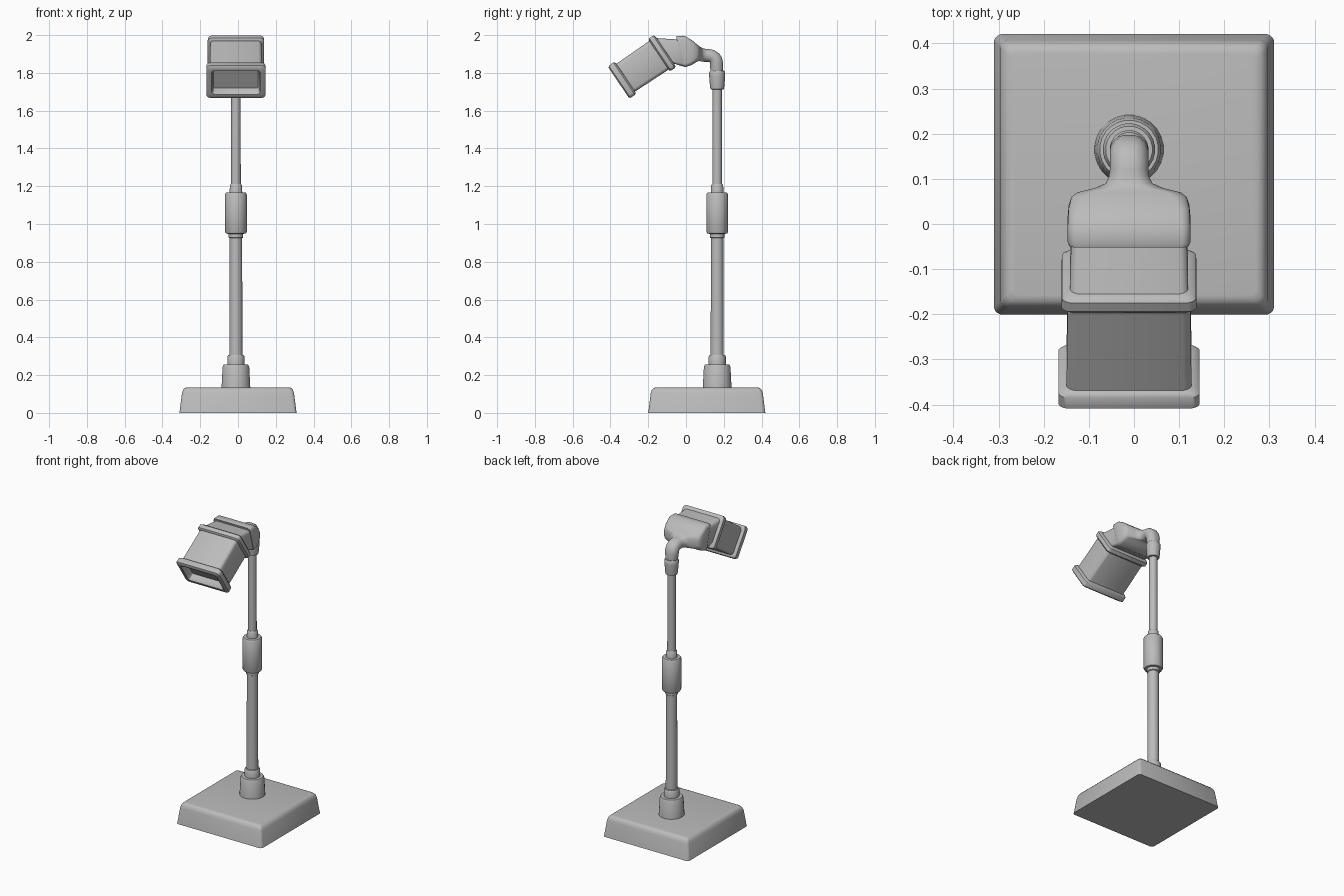
import bpy, bmesh, math

metal = bpy.data.materials.new("grey_metal")
metal.diffuse_color = (0.5, 0.5, 0.5, 1)
CX = -0.011          # centre line of the pole and head
POLE_Y = 0.165


def loft(name, rings, k=6, cx=CX, angle=38):
    """Skin rounded-rectangle rings: (y, z, tilt in degrees, half width, half height, corner radius)."""
    bm = bmesh.new()
    loops = []
    for y, z, tilt, hx, hh, r in rings:
        t = math.radians(tilt)
        r = min(r, hx, hh)
        loop = []
        for q in range(4):
            sx = (1, -1, -1, 1)[q]
            sv = (1, 1, -1, -1)[q]
            for i in range(k):
                a = math.pi / 2 * (q + (i + 0.5) / k)
                px = sx * (hx - r) + r * math.cos(a)
                pv = sv * (hh - r) + r * math.sin(a)
                loop.append(bm.verts.new((cx + px, y - pv * math.sin(t), z + pv * math.cos(t))))
        loops.append(loop)
    n = 4 * k
    for a, b in zip(loops, loops[1:]):
        for i in range(n):
            bm.faces.new((a[i], a[(i + 1) % n], b[(i + 1) % n], b[i]))
    bm.faces.new(loops[0])
    bm.faces.new(loops[-1])
    bmesh.ops.recalc_face_normals(bm, faces=bm.faces[:])
    me = bpy.data.meshes.new(name)
    bm.to_mesh(me)
    bm.free()
    me.materials.append(metal)
    ob = bpy.data.objects.new(name, me)
    bpy.context.collection.objects.link(ob)
    bpy.ops.object.select_all(action='DESELECT')
    ob.select_set(True)
    bpy.context.view_layer.objects.active = ob
    bpy.ops.object.shade_smooth_by_angle(angle=math.radians(angle))
    return ob


def turned(name, profile):
    """Round upright part from (radius, z) pairs."""
    return loft(name, [(POLE_Y, z, 90, r, r, r) for r, z in profile])


# tapered square base with softened top edge
loft("base", [(0.11, z, 90, h, h, 0.02) for h, z in
              ((0.311, 0), (0.309, 0.01), (0.297, 0.105), (0.291, 0.122), (0.282, 0.132), (0.27, 0.135))],
     k=4, cx=0)

# stand
turned("base_collar", [(0.077, 0.13), (0.071, 0.243), (0.065, 0.255), (0.046, 0.256),
                       (0.046, 0.298), (0.041, 0.306), (0.034, 0.307)])
turned("lower_pole", [(0.035, 0.29), (0.033, 0.96)])
turned("middle_sleeve", [(0.034, 0.925), (0.039, 0.928), (0.039, 0.948), (0.053, 0.949), (0.058, 0.958),
                         (0.058, 1.157), (0.052, 1.167), (0.034, 1.168), (0.032, 1.205), (0.027, 1.212)])
turned("upper_pole", [(0.026, 1.2), (0.025, 1.73)])
turned("top_collar", [(0.026, 1.712), (0.036, 1.714), (0.038, 1.725), (0.043, 1.785),
                      (0.043, 1.803), (0.038, 1.811), (0.03, 1.812)])

# lamp shade: recessed opening, front rim, body, rear rim, all along a tilted axis
TILT = 34
U = (math.cos(math.radians(TILT)), math.sin(math.radians(TILT)))


def along(s, hx, hh, r=0.022):
    return (-0.357 + s * U[0], 1.749 + s * U[1], TILT, hx, hh, r)


loft("lamp_shade", [
    along(0.045, 0.118, 0.066, 0.01), along(0.008, 0.122, 0.07, 0.01),
    along(0.001, 0.130, 0.077), along(0, 0.148, 0.094), along(0.007, 0.157, 0.103),
    along(0.036, 0.157, 0.103), along(0.044, 0.150, 0.097), along(0.046, 0.139, 0.089),
    along(0.258, 0.136, 0.092),
    along(0.259, 0.143, 0.098), along(0.266, 0.150, 0.104), along(0.290, 0.149, 0.104),
    along(0.297, 0.142, 0.098), along(0.299, 0.131, 0.082),
    (-0.025, 1.904, 15, 0.129, 0.076, 0.022)], k=4)

# rear housing flowing into the neck and the elbow
elbow = []
for a in (0, 22.5, 45, 67.5, 90):
    t = math.radians(a)
    elbow.append((0.120 + 0.042 * math.sin(t), 1.850 + 0.042 * math.cos(t), -a, 0.043, 0.035, 0.04))
loft("head_joint", [
    (-0.030, 1.910, 15, 0.128, 0.078, 0.02), (-0.031, 1.911, 15, 0.133, 0.083, 0.02),
    (-0.024, 1.913, 14, 0.136, 0.084, 0.02), (0.008, 1.917, 10, 0.136, 0.080, 0.022),
    (0.038, 1.911, 5, 0.134, 0.062, 0.025), (0.060, 1.905, 0, 0.128, 0.045, 0.03),
    (0.070, 1.902, 0, 0.115, 0.040, 0.035), (0.080, 1.898, 0, 0.075, 0.037, 0.035),
    (0.090, 1.895, 0, 0.052, 0.036, 0.036), (0.105, 1.892, 0, 0.045, 0.035, 0.036)]
    + elbow + [(0.163, 1.80, -90, 0.036, 0.034, 0.036)], k=6, angle=50)
